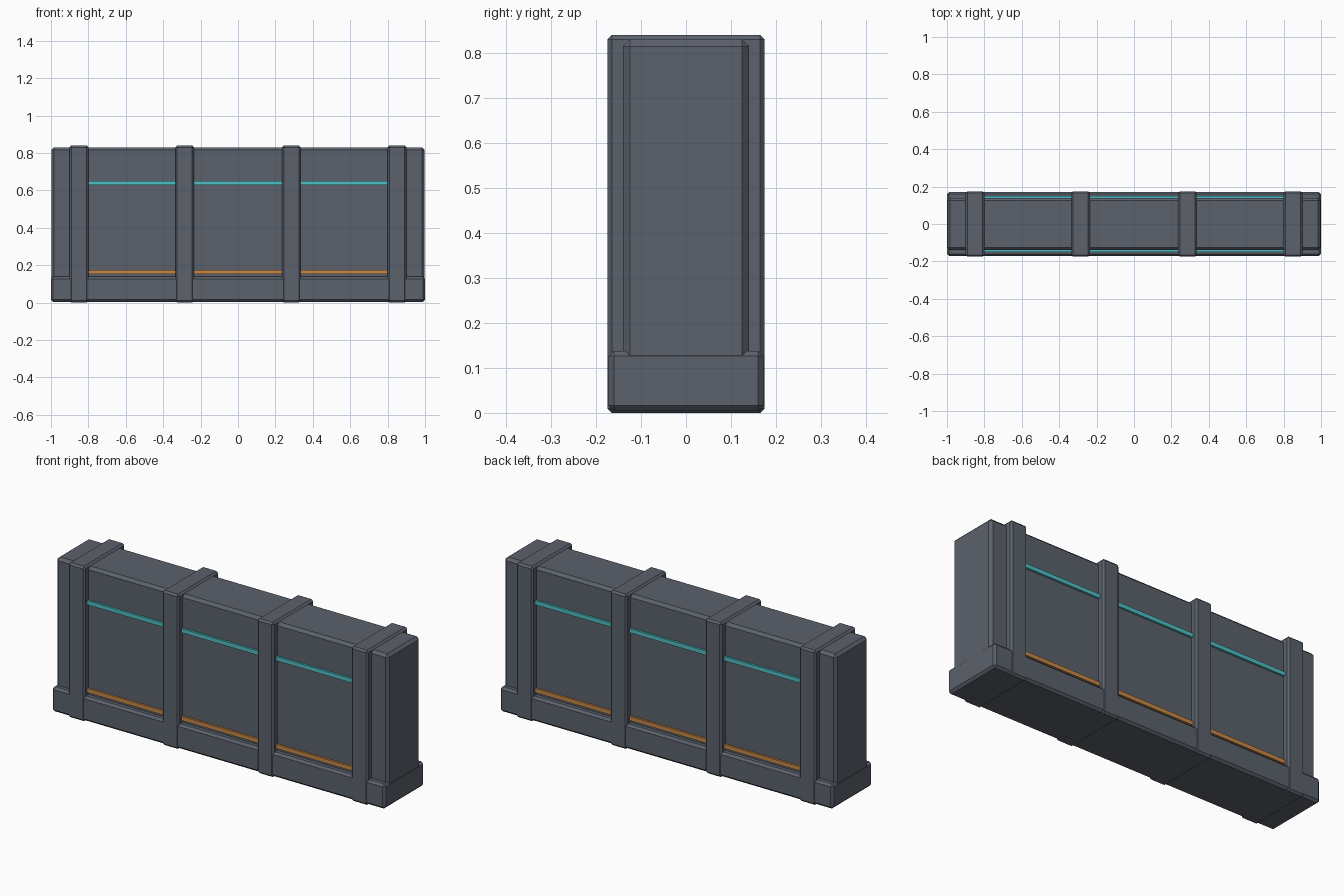
import bpy
import bmesh

cube = bpy.data.objects.get("Cube")
if cube:
    bpy.data.objects.remove(cube, do_unlink=True)


def make_material(name, color):
    mat = bpy.data.materials.new(name)
    mat.use_nodes = True
    mat.diffuse_color = (*color, 1)
    mat.node_tree.nodes["Principled BSDF"].inputs["Base Color"].default_value = (*color, 1)
    return mat


grey = make_material("slate grey", (0.105, 0.12, 0.15))
cyan = make_material("cyan", (0.08, 0.52, 0.56))
orange = make_material("orange", (0.58, 0.25, 0.065))


def box(name, low, high, mat, chamfer=0.0):
    """Axis-aligned box between two corners, with chamfered edges."""
    bm = bmesh.new()
    bmesh.ops.create_cube(bm, size=1)
    for v in bm.verts:
        v.co = [(a + b) / 2 + c * (b - a) for a, b, c in zip(low, high, v.co)]
    if chamfer:
        bmesh.ops.bevel(bm, geom=bm.edges[:], offset=chamfer, segments=1,
                        affect='EDGES', clamp_overlap=True)
    mesh = bpy.data.meshes.new(name)
    bm.to_mesh(mesh)
    bm.free()
    mesh.materials.append(mat)
    obj = bpy.data.objects.new(name, mesh)
    bpy.context.collection.objects.link(obj)
    return obj


# Main wall and its wider base
WALL_Y = 0.14
box("wall_core", (-0.998, -WALL_Y, 0.05), (0.998, WALL_Y, 0.83), grey, 0.015)
box("base_plinth", (-1, -0.172, 0.004), (1, 0.172, 0.138), grey, 0.012)

# Ribs wrapping over the wall
RIB_HALF = 0.05
ribs = [-0.85, -0.285, 0.285, 0.85]
for i, x in enumerate(ribs):
    box(f"rib_{i + 1}", (x - RIB_HALF, -0.175, 0), (x + RIB_HALF, 0.175, 0.84), grey, 0.01)

# Light strips in each bay, front and back
for i, (left, right) in enumerate(zip(ribs, ribs[1:])):
    for side, sign in (("front", -1), ("back", 1)):
        for label, z, mat in (("upper", 0.64, cyan), ("lower", 0.163, orange)):
            y0, y1 = sorted((sign * (WALL_Y - 0.01), sign * (WALL_Y + 0.011)))
            box(f"{label}_{side}_strip_{i + 1}",
                (left + RIB_HALF - 0.01, y0, z - 0.011),
                (right - RIB_HALF + 0.01, y1, z + 0.011), mat)
